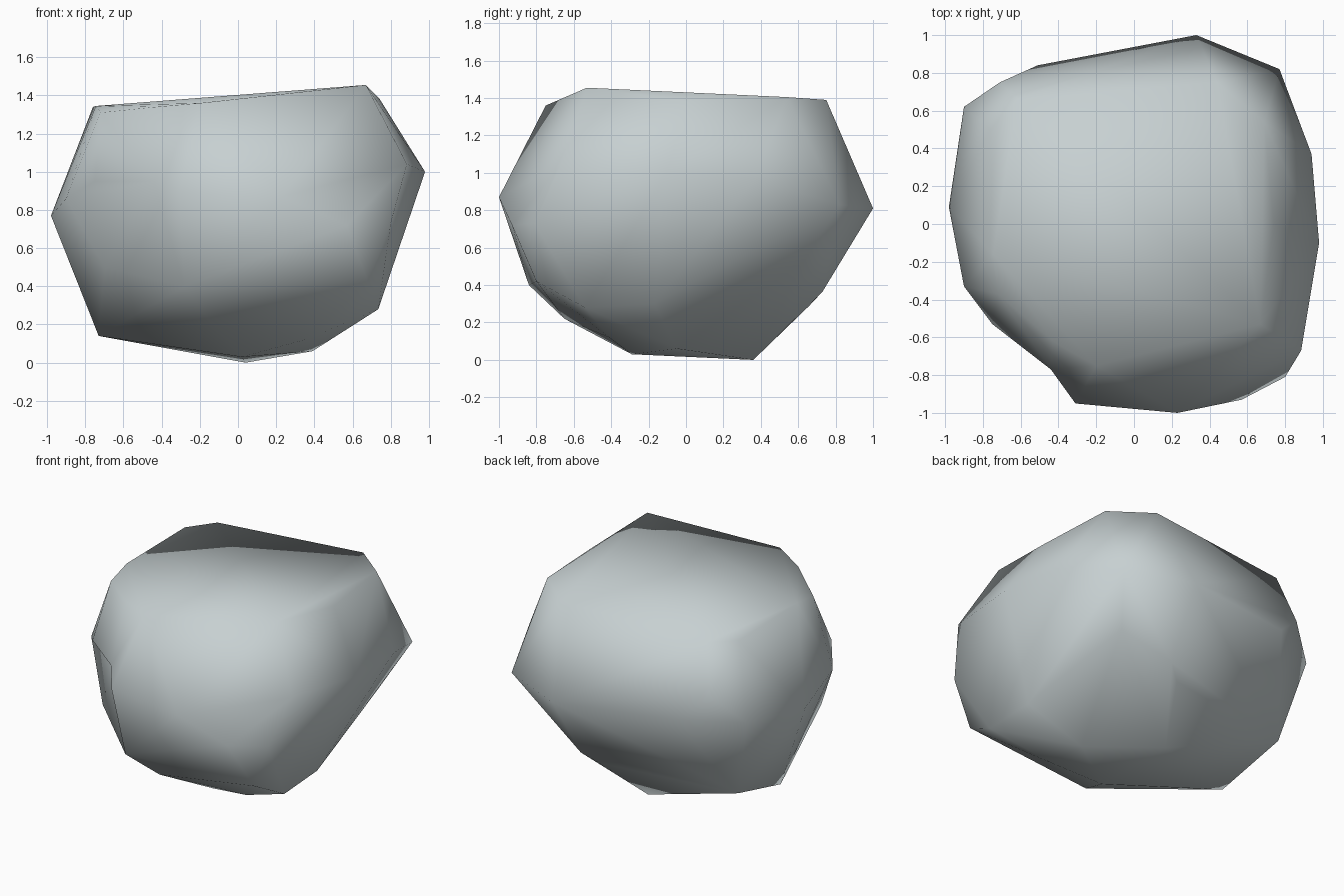
import bpy, bmesh
from mathutils import Vector

# Corner points of the boulder, in rings from the base to the crown
base = [(0.04, 0.36, 0), (0.02, -0.29, 0.03), (0.39, -0.05, 0.06), (0.35, -0.41, 0.12),
        (-0.73, 0, 0.14), (-0.76, 0.51, 0.28)]
lower = [(-0.15, -0.65, 0.22), (0.735, -0.54, 0.28), (0.73, -0.17, 0.30),
         (0.20, 0.66, 0.29), (0.30, 0.73, 0.365), (0.63, 0.63, 0.525), (-0.28, -0.84, 0.40),
         (-0.70, -0.49, 0.50), (0.68, -0.80, 0.42)]
girdle = [(0.98, -0.10, 1.0), (0.94, 0.37, 0.97), (0.77, 0.82, 0.83), (0.33, 1.0, 0.81),
          (-0.51, 0.84, 0.85), (-0.71, 0.75, 1.03), (-0.90, 0.62, 0.85), (-0.98, 0.09, 0.77),
          (-0.90, -0.33, 0.86), (-0.75, -0.53, 0.95), (-0.31, -0.95, 0.89), (0.23, -1.0, 0.87),
          (0.57, -0.93, 0.72), (0.80, -0.81, 0.73), (0.885, -0.67, 1.04)]
crown = [(0.67, -0.53, 1.455), (0.74, 0, 1.385), (0.69, 0.54, 1.405), (0.44, 0.75, 1.39),
         (-0.62, 0.66, 1.35), (-0.76, 0.50, 1.34), (-0.745, -0.16, 1.345), (-0.72, -0.37, 1.31),
         (-0.43, -0.62, 1.34), (-0.20, -0.75, 1.36)]
# Hollow in the front left edge, pulled in after the skin is wrapped
dents = [(-0.44, -0.77, 0.95)]

# Wrap the corners in a faceted skin
bm = bmesh.new()
for ring in (base, lower, girdle, crown):
    for p in ring:
        bm.verts.new(p)
hollow = []
for x, y, z in dents:
    hollow.append((bm.verts.new((x * 1.12, y * 1.12, z)), Vector((x, y, z))))
bmesh.ops.convex_hull(bm, input=list(bm.verts))
for v, p in hollow:
    v.co = p
loose = [v for v in bm.verts if not v.link_faces]
bmesh.ops.delete(bm, geom=loose, context='VERTS')
bmesh.ops.recalc_face_normals(bm, faces=list(bm.faces))
for f in bm.faces:
    f.smooth = True

mesh = bpy.data.meshes.new("boulder")
bm.to_mesh(mesh)
bm.free()

# Stone colour
stone = bpy.data.materials.new("grey_stone")
stone.diffuse_color = (0.57, 0.63, 0.64, 1)
mesh.materials.append(stone)

boulder = bpy.data.objects.new("boulder", mesh)
bpy.context.collection.objects.link(boulder)
